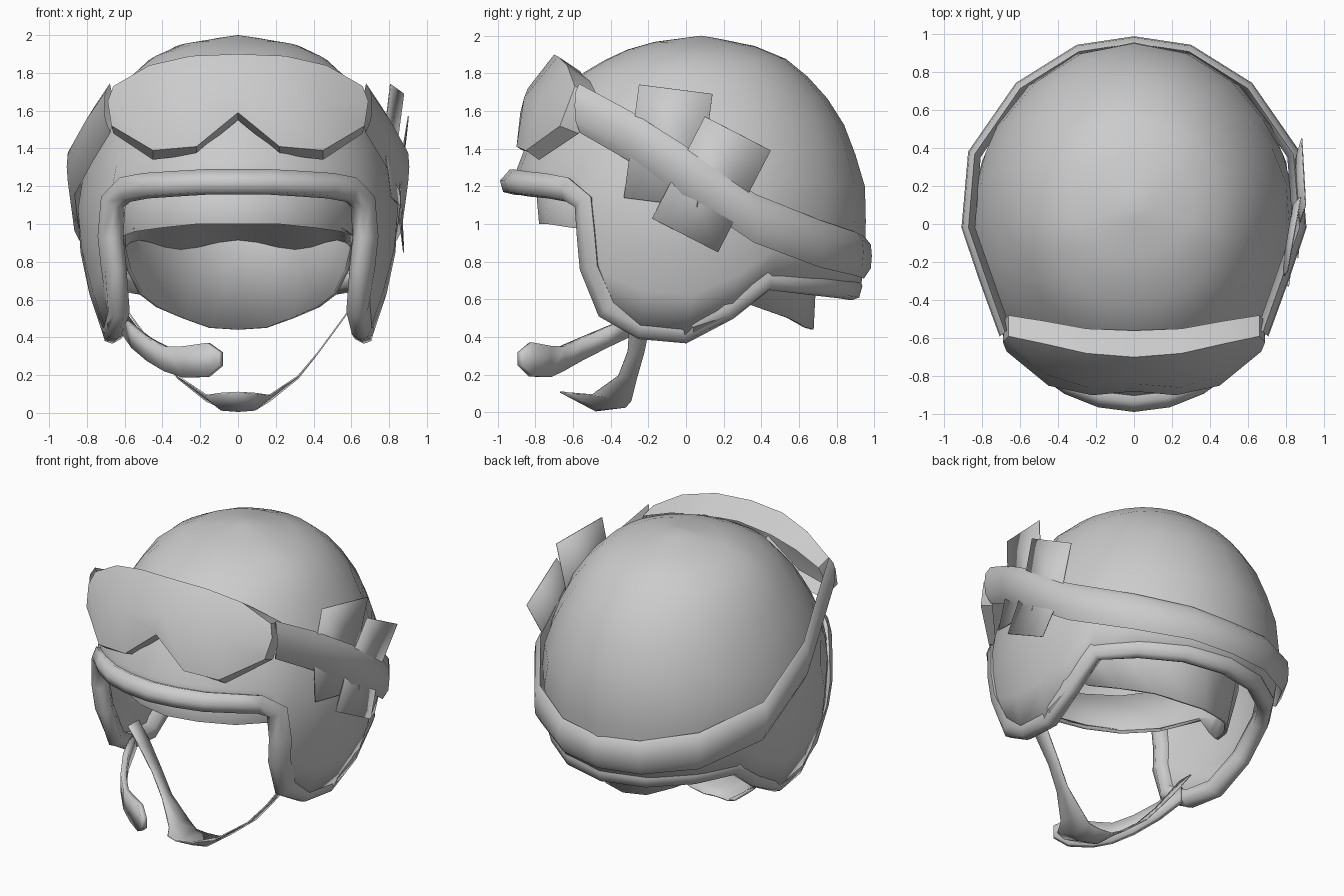
import bpy, bmesh, math
from mathutils import Vector

if "Cube" in bpy.data.objects:
    bpy.data.objects.remove(bpy.data.objects["Cube"], do_unlink=True)

grey = bpy.data.materials.new("plain_grey")
grey.use_nodes = True
COL = (0.6, 0.6, 0.6, 1)
grey.diffuse_color = COL
grey.node_tree.nodes["Principled BSDF"].inputs["Base Color"].default_value = COL


def grid(name, rows, wrap_cols=False, wrap_rows=False, thick=0, offset=-1, angle=50):
    """Skin a list of equally long point rows."""
    bm = bmesh.new()
    vs = [[bm.verts.new(p) for p in r] for r in rows]
    n, m = len(rows), len(rows[0])
    for i in range(n if wrap_rows else n - 1):
        for j in range(m if wrap_cols else m - 1):
            a, b = vs[i], vs[(i + 1) % n]
            k = (j + 1) % m
            bm.faces.new((a[j], a[k], b[k], b[j]))
    bmesh.ops.remove_doubles(bm, verts=bm.verts, dist=0.0005)
    bmesh.ops.recalc_face_normals(bm, faces=bm.faces)
    me = bpy.data.meshes.new(name)
    bm.to_mesh(me)
    bm.free()
    ob = bpy.data.objects.new(name, me)
    bpy.context.collection.objects.link(ob)
    me.materials.append(grey)
    bpy.ops.object.select_all(action='DESELECT')
    ob.select_set(True)
    bpy.context.view_layer.objects.active = ob
    bpy.ops.object.shade_smooth_by_angle(angle=math.radians(angle))
    if thick:
        mod = ob.modifiers.new("thickness", 'SOLIDIFY')
        mod.thickness = thick
        mod.offset = offset
    return ob


def flip(p):
    return (-p[0],) + tuple(p[1:])


def mirrored(half):
    """Half list starting on the centre line -> full list, -x side first."""
    return [flip(p) for p in reversed(half[1:])] + list(half)


# Helmet section by height: z, half width, front y, back y
PROFILE = [(0.37, .70, -.90, .85), (0.6, .78, -.93, .92), (0.8, .83, -.95, .95),
           (1.0, .86, -.95, .955), (1.2, .84, -.93, .95), (1.4, .78, -.86, .89),
           (1.6, .69, -.74, .81), (1.8, .56, -.55, .63), (1.9, .43, -.38, .50),
           (1.96, .28, -.22, .32), (2.0, 0, .08, .08)]


def shell_point(t, z):
    z = min(max(z, .37), 2)
    for lo, hi in zip(PROFILE, PROFILE[1:]):
        if z <= hi[0]:
            f = (z - lo[0]) / (hi[0] - lo[0])
            a, yf, yb = (lo[k] + f * (hi[k] - lo[k]) for k in (1, 2, 3))
            break
    t = math.radians(t)
    return Vector((a * math.sin(t), (yf + yb) / 2 - (yb - yf) / 2 * math.cos(t), z))


# Rim line: angle from the front, height
HALF_RIM = [(0, 1.19), (12, 1.19), (24, 1.18), (36, 1.17), (46, 1.15), (52, 1.10),
            (53.5, .93), (54.5, .76), (61, .52), (75, .42), (91, .40), (106, .52),
            (119, .68), (137, .66), (158, .64), (180, .63)]
RIM = HALF_RIM + [(360 - t, z) for t, z in reversed(HALF_RIM[1:-1])]

# Helmet shell: columns start on the rim and spread evenly towards the crown
rows = []
for i in range(12):
    s = math.sin(math.radians(90 * i / 11))
    rows.append([shell_point(t + (360 * j / len(RIM) - t) * s ** 1.5, z + (2 - z) * s)
                 for j, (t, z) in enumerate(RIM)])
grid("helmet_shell", rows, wrap_cols=True, thick=0.06)

# Soft rounded edge around the rim, flaring into a small brim at the front
EDGE = [(-.005, .10, .2), (.012, .04, 1), (-.005, -.02, 1), (-.045, -.035, .6),
        (-.09, -.01, 0), (-.10, .06, 0)]
rows = []
for i, (t, z) in enumerate(RIM):
    p = shell_point(t, z)
    before = shell_point(*RIM[i - 1])
    after = shell_point(*RIM[(i + 1) % len(RIM)])
    tan = (after - before).normalized()
    out = Vector((p.x, p.y, 0)).normalized()
    out = (out - tan * out.dot(tan)).normalized()
    up = out.cross(tan)
    front = max(0, math.cos(math.radians(t)) - .55) / .45
    rows.append([p + out * (o + .045 * front * flare) + up * u for o, u, flare in EDGE])
grid("rim_edge", rows, wrap_cols=True, wrap_rows=True, angle=80)

# Inner liner band: shallow at the brow, deep at the nape
LINER = [(0, 1.0), (20, 1.0), (40, .98), (60, .96), (85, .93), (97, .75), (108, .63),
         (125, .56), (145, .50), (162, .45), (180, .44)]
LINER += [(360 - t, z) for t, z in reversed(LINER[1:-1])]


def liner_point(t, z, sx=1.0, sy=1.0):
    t = math.radians(t)
    return (.63 * sx * math.sin(t), -.04 - .74 * sy * math.cos(t), z)


rows = [[liner_point(t, 1.25, 1.03, 1.03) for t, z in LINER],
        [liner_point(t, max(z, .88)) for t, z in LINER],
        [liner_point(t, z, .78 + .22 * min(1, (z - .44) / .44), .97) for t, z in LINER]]
grid("inner_liner", rows, wrap_cols=True, thick=0.02)

# Crown pad with a scalloped lower edge
back, fore = [], []
for i in range(17):
    t = 100 + 10 * i
    x, y, _ = liner_point(t, 0, .96, .96)
    back.append((x, y, .89 + .025 * math.cos(math.radians(t * 6))))
    fore.append((x, -.15, 1.06))
grid("crown_pad", [back, fore])

# Goggles: columns of top, middle and bottom points from the centre outwards
LENS = [((0, -.70, 1.90), (0, -.84, 1.72), (0, -.88, 1.59)),
        ((.25, -.68, 1.89), (.24, -.86, 1.67), (.22, -.90, 1.41)),
        ((.47, -.63, 1.84), (.47, -.79, 1.64), (.45, -.85, 1.39)),
        ((.66, -.59, 1.73), (.69, -.62, 1.65), (.67, -.67, 1.52))]
cols = [[flip(p) for p in c] for c in reversed(LENS[1:])] + LENS
grid("goggle_lens", cols)
front = [c[0] for c in LENS] + [LENS[-1][1]] + [c[2] for c in reversed(LENS)]
rear = [(0, -.56, 1.81), (.25, -.55, 1.79), (.47, -.51, 1.76), (.66, -.48, 1.70),
        (.68, -.50, 1.63), (.66, -.57, 1.48), (.45, -.78, 1.34), (.22, -.81, 1.37),
        (0, -.80, 1.55)]
ring = [r + [flip(p) for p in reversed(r[1:-1])] for r in (front, rear)]
grid("goggle_frame", ring, wrap_cols=True, angle=35)

# Goggle strap: x, y, centre height, half height
STRAP = [(0, .985, .82, .11), (.30, .94, .84, .115), (.62, .74, .895, .125),
         (.87, .38, 1.03, .13), (.905, -.02, 1.29, .135), (.81, -.30, 1.46, .135),
         (.705, -.59, 1.615, .13)]
SECTION = [(-.035, 1), (-.004, .65), (.002, .1), (-.004, -.5), (-.04, -1), (-.07, 0)]
rows = []
for x, y, z, h in mirrored(STRAP):
    out = Vector((x, y, 0)).normalized()
    rows.append([Vector((x, y, z + h * k)) + out * o for o, k in SECTION])
grid("goggle_strap", rows, wrap_cols=True, angle=60)

# Two bent cards tucked under the strap on the left side: top, middle, bottom edges
CARDS = {"upper_card": [[(.81, -.25, 1.74), (.88, .14, 1.69)],
                        [(.775, -.29, 1.44), (.84, .10, 1.39)],
                        [(.815, -.33, 1.14), (.87, .06, 1.09)]],
         "lower_card": [[(.905, .10, 1.57), (.885, .45, 1.39)],
                        [(.86, -.04, 1.30), (.845, .31, 1.12)],
                        [(.865, -.18, 1.03), (.88, .17, .85)]]}
for name, edges in CARDS.items():
    grid(name, edges, thick=0.006)

# Chin strap: front edge, middle and rear edge, from the chin to the ear flap
CHIN = [((0, -.67, .105), (0, -.48, .005), (0, -.33, .025)),
        ((.09, -.63, .10), (.09, -.46, .012), (.09, -.32, .025)),
        ((.17, -.50, .09), (.17, -.40, .075), (.17, -.29, .06)),
        ((.32, -.36, .19), (.32, -.31, .19), (.32, -.26, .18)),
        ((.43, -.31, .32), (.43, -.27, .32), (.43, -.22, .32)),
        ((.54, -.30, .47), (.54, -.25, .47), (.54, -.19, .47)),
        ((.62, -.30, .58), (.62, -.25, .58), (.62, -.19, .58))]
cols = [[flip(p) for p in c] for c in reversed(CHIN[1:])] + CHIN
grid("chin_strap", cols, thick=0.008)

# Microphone boom: x, y, centre height, half height
BOOM = [(-.60, -.26, .47, .05), (-.55, -.42, .40, .055), (-.47, -.56, .335, .06),
        (-.38, -.66, .285, .065), (-.28, -.73, .27, .083), (-.16, -.82, .28, .09),
        (-.09, -.88, .285, .035)]
grid("microphone_boom", [[(x, y, z + h), (x, y, z - h)] for x, y, z, h in BOOM],
     thick=0.035, offset=0, angle=25)
